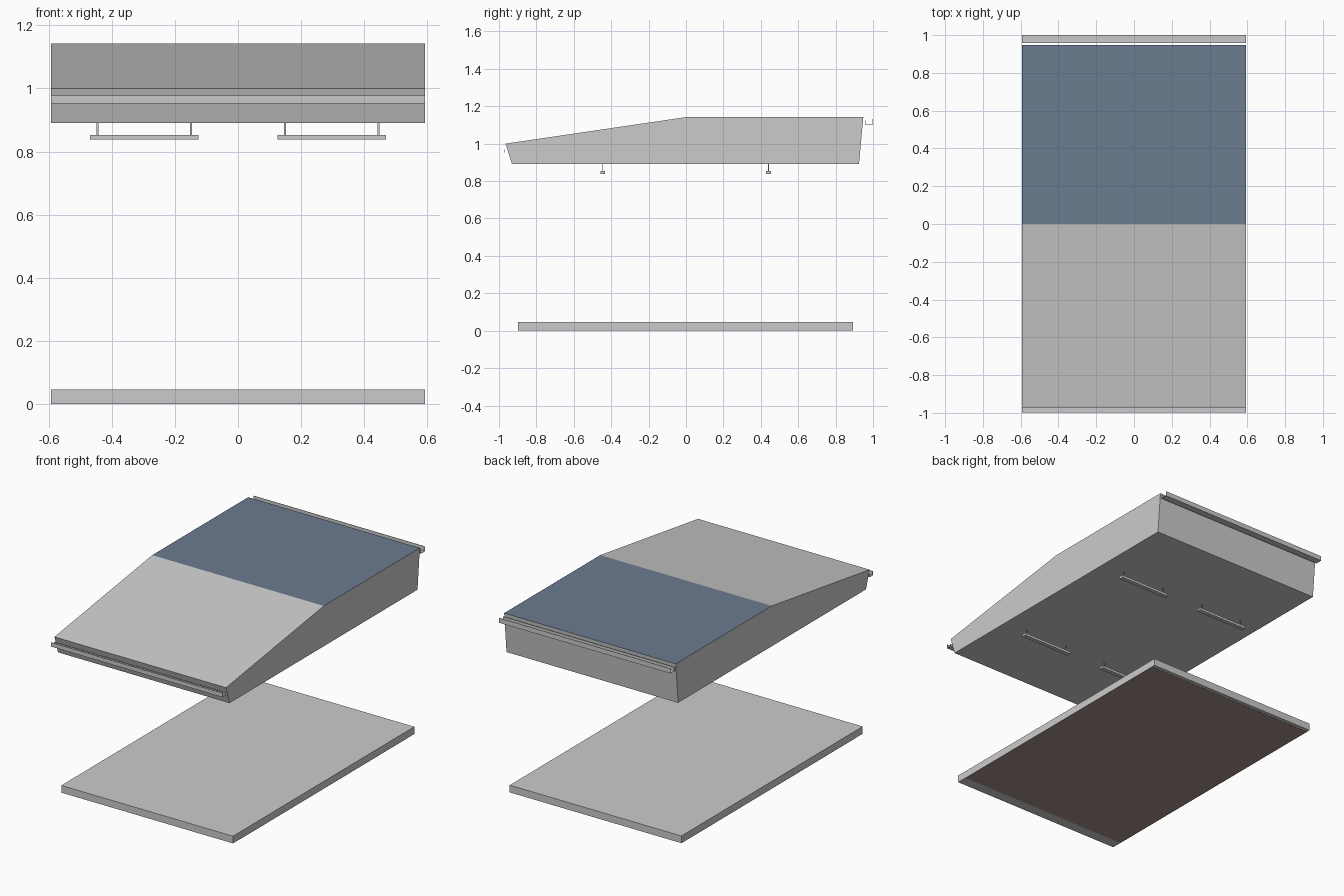
import bpy, bmesh

if "Cube" in bpy.data.objects:
    bpy.data.objects.remove(bpy.data.objects["Cube"])

W = 0.593  # half width shared by the canopy and the base


def material(name, rgb):
    m = bpy.data.materials.new(name)
    m.diffuse_color = (*rgb, 1)
    m.use_nodes = True
    m.node_tree.nodes["Principled BSDF"].inputs["Base Color"].default_value = m.diffuse_color
    return m


def finish(name, bm):
    me = bpy.data.meshes.new(name)
    bm.to_mesh(me)
    bm.free()
    ob = bpy.data.objects.new(name, me)
    bpy.context.collection.objects.link(ob)
    return ob


def extrude_profile(name, pts):
    """Closed (y, z) profile extruded across the full width."""
    bm = bmesh.new()
    face = bm.faces.new([bm.verts.new((-W, y, z)) for y, z in pts])
    new = bmesh.ops.extrude_face_region(bm, geom=[face])["geom"]
    bmesh.ops.translate(bm, vec=(2 * W, 0, 0),
                        verts=[v for v in new if isinstance(v, bmesh.types.BMVert)])
    bmesh.ops.recalc_face_normals(bm, faces=bm.faces)
    return finish(name, bm)


def box(name, lo, hi):
    bm = bmesh.new()
    bmesh.ops.create_cube(bm, size=1)
    for v in bm.verts:
        v.co = [(a + b) / 2 + c * (b - a) for a, b, c in zip(lo, hi, v.co)]
    return finish(name, bm)


def gutter(name, inner, outer, z0, z_in, z_out):
    """Thin U-shaped channel along the canopy edge."""
    t = 0.002
    s = t if outer > inner else -t
    extrude_profile(name, [(inner, z_in), (inner, z0), (outer, z0), (outer, z_out),
                           (outer - s, z_out), (outer - s, z0 + t),
                           (inner + s, z0 + t), (inner + s, z_in)])


# Canopy body with sloping front and blue flat roof
canopy = extrude_profile("canopy", [(-0.965, 1.0), (-0.93, 0.89), (0.925, 0.89),
                                    (0.948, 1.142), (0.0, 1.142)])
canopy.data.materials.append(material("plain_grey", (0.8, 0.8, 0.8)))
canopy.data.materials.append(material("roof_blue", (0.15, 0.2, 0.28)))
for p in canopy.data.polygons:
    if p.normal.z > 0.999:
        p.material_index = 1

# Rain gutters on both ends
gutter("front_gutter", -0.968, -0.998, 0.952, 0.97, 0.978)
gutter("back_gutter", 0.957, 1.0, 1.102, 1.125, 1.132)

# Hanging lamps with two rods each
for sx in (-1, 1):
    for y in (-0.445, 0.441):
        cx = sx * 0.297
        box("lamp_tube", (cx - 0.172, y - 0.013, 0.838), (cx + 0.172, y + 0.013, 0.853))
        for dx in (-0.148, 0.148):
            x = cx + dx
            box("lamp_rod", (x - 0.0025, y - 0.0015, 0.853), (x + 0.0025, y + 0.0015, 0.89))

# Base slab with brown underside
box("base_slab", (-W, -0.897, 0.001), (W, 0.893, 0.046))
under = box("base_underside", (-W, -0.83, 0.0), (W, 0.87, 0.001))
under.data.materials.append(material("underside_brown", (0.36, 0.28, 0.24)))
